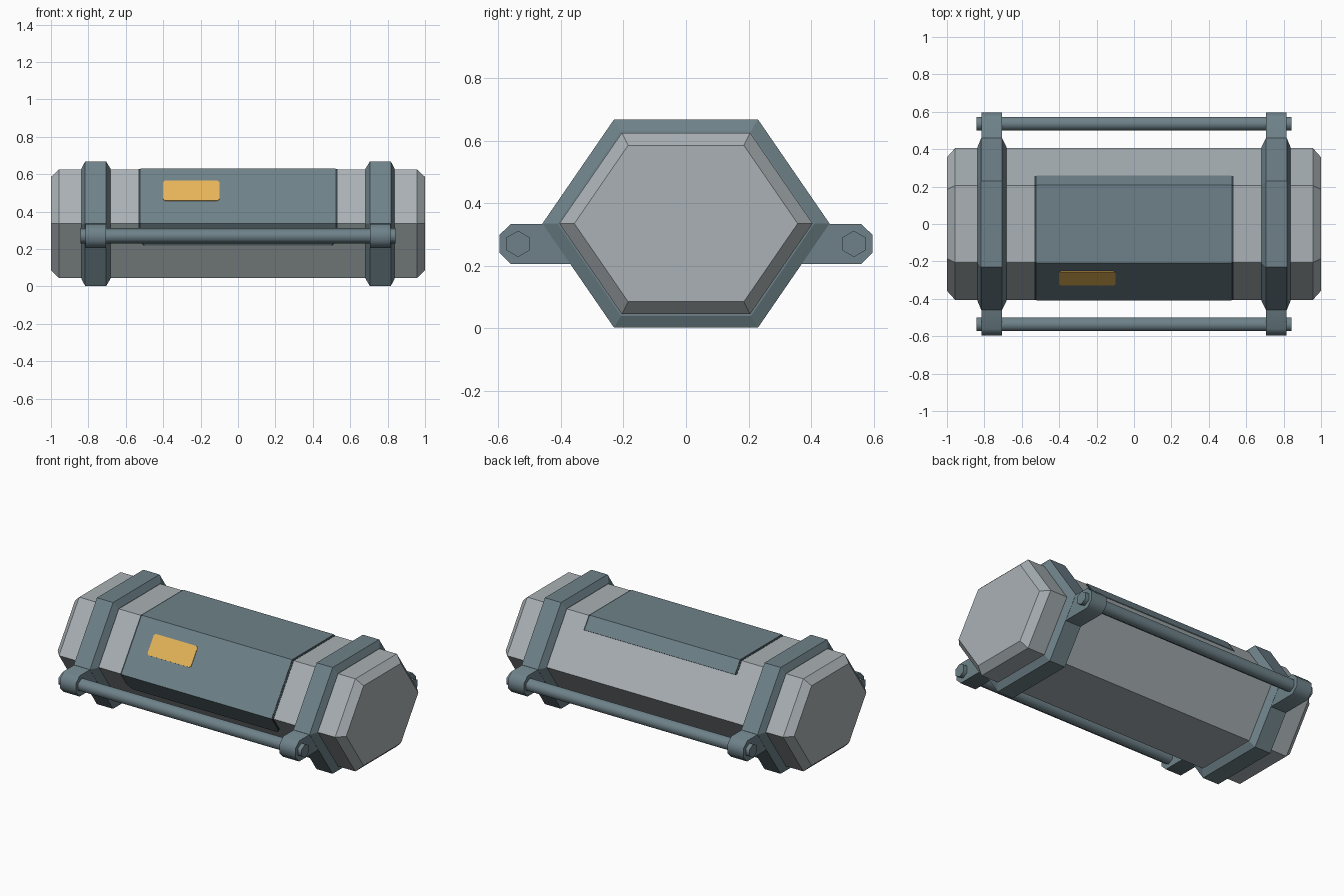
import bpy, bmesh, math

if "Cube" in bpy.data.objects:
    bpy.data.objects.remove(bpy.data.objects["Cube"])

def material(name, rgb):
    m = bpy.data.materials.new(name)
    m.diffuse_color = (*rgb, 1)
    m.use_nodes = True
    m.node_tree.nodes["Principled BSDF"].inputs["Base Color"].default_value = m.diffuse_color
    return m

PALE = material("pale grey", (0.40, 0.44, 0.46))
SLATE = material("slate blue", (0.155, 0.222, 0.25))
DARK = material("dark gap", (0.035, 0.05, 0.058))
AMBER = material("amber", (0.79, 0.46, 0.10))
MID = 0.335

def loft(name, rings, mat, smooth=None):
    """Skin closed rings of points and cap both ends."""
    bm = bmesh.new()
    rows = [[bm.verts.new(p) for p in r] for r in rings]
    n = len(rows[0])
    for a, b in zip(rows, rows[1:]):
        for i in range(n):
            j = (i + 1) % n
            bm.faces.new((a[i], a[j], b[j], b[i]))
    bm.faces.new(rows[0])
    bm.faces.new(rows[-1])
    bmesh.ops.recalc_face_normals(bm, faces=bm.faces)
    me = bpy.data.meshes.new(name)
    bm.to_mesh(me)
    bm.free()
    me.materials.append(mat)
    ob = bpy.data.objects.new(name, me)
    bpy.context.collection.objects.link(ob)
    if smooth:
        bpy.ops.object.select_all(action='DESELECT')
        bpy.context.view_layer.objects.active = ob
        ob.select_set(True)
        bpy.ops.object.shade_smooth_by_angle(angle=math.radians(smooth))
    return ob

def hex_ring(x, wide, top, h):
    """Flattened hexagon: side points at +-wide, flats at +-h."""
    return [(x, y, MID + z) for y, z in
            ((wide, 0), (top, h), (-top, h), (-wide, 0), (-top, -h), (top, -h))]

BODY, CAP, BAND = (0.405, 0.205, 0.29), (0.357, 0.185, 0.25), (0.459, 0.23, 0.333)

# Hexagonal canister with bevelled ends
loft("canister_body", [hex_ring(-1, *CAP), hex_ring(-0.957, *BODY),
                       hex_ring(0.957, *BODY), hex_ring(1, *CAP)], PALE)

for s, side in ((-1, "left"), (1, "right")):
    # Bevelled collar
    loft(side + "_collar", [hex_ring(s * 0.682, *BODY), hex_ring(s * 0.682, 0.411, 0.208, 0.295),
                            hex_ring(s * 0.705, *BAND), hex_ring(s * 0.817, *BAND),
                            hex_ring(s * 0.837, 0.411, 0.208, 0.295), hex_ring(s * 0.837, *BODY)], SLATE)
    # Lugs holding the rods
    for t, end in ((-1, "front"), (1, "back")):
        prof = ((0.3, 0.334), (0.56, 0.334), (0.597, 0.298), (0.597, 0.242), (0.56, 0.205), (0.3, 0.205))
        loft(f"{side}_{end}_lug", [[(s * x, t * y, z) for y, z in prof] for x in (0.706, 0.816)],
             SLATE, 50)

# Long hexagonal side rods
for t, end in ((-1, "front"), (1, "back")):
    loft(end + "_rod", [[(x, t * 0.537 + 0.042 * math.sin(math.pi * i / 3),
                          0.27 + 0.042 * math.cos(math.pi * i / 3)) for i in range(6)]
                        for x in (-0.842, 0.842)], SLATE, 65)

# Wrap-around cover plate (y, z, half width) and the dark gap round it
SECTION = ((-0.325, 0.219, 0.495), (-0.345, 0.248, 0.52), (-0.405, 0.335, 0.52),
           (-0.205, 0.625, 0.52), (0.205, 0.625, 0.52), (0.255, 0.5525, 0.52))

def wrap(name, lift, grow, mat):
    rings = []
    for y, z, w in SECTION:
        def at(d):
            return (y * (1 + d / 0.334), MID + (z - MID) * (1 + d / 0.29))
        (yo, zo), (yi, zi) = at(lift), at(-0.012)
        w += grow
        rings.append([(-w, yo, zo), (w, yo, zo), (w, yi, zi), (-w, yi, zi)])
    return loft(name, rings, mat)

wrap("cover_gap", 0.0015, 0.011, DARK)
wrap("cover_plate", 0.004, 0, SLATE)

# Amber label with clipped corners on the front slope
slope = 0.2 / 0.29
def label_ring(d):
    pts = []
    for sx, sz, cx, cz in ((-1, -1, 0, 1), (-1, -1, 1, 0), (1, -1, 1, 0), (1, -1, 0, 1),
                           (1, 1, 0, 1), (1, 1, 1, 0), (-1, 1, 1, 0), (-1, 1, 0, 1)):
        x = -0.25 + sx * (0.151 - 0.01 * cx)
        z = 0.508 + sz * (0.053 - 0.008 * cz)
        pts.append((x, -0.405 + (z - MID) * slope - 0.823 * d, z + 0.568 * d))
    return pts
loft("amber_label", [label_ring(0.0), label_ring(0.0075)], AMBER)
